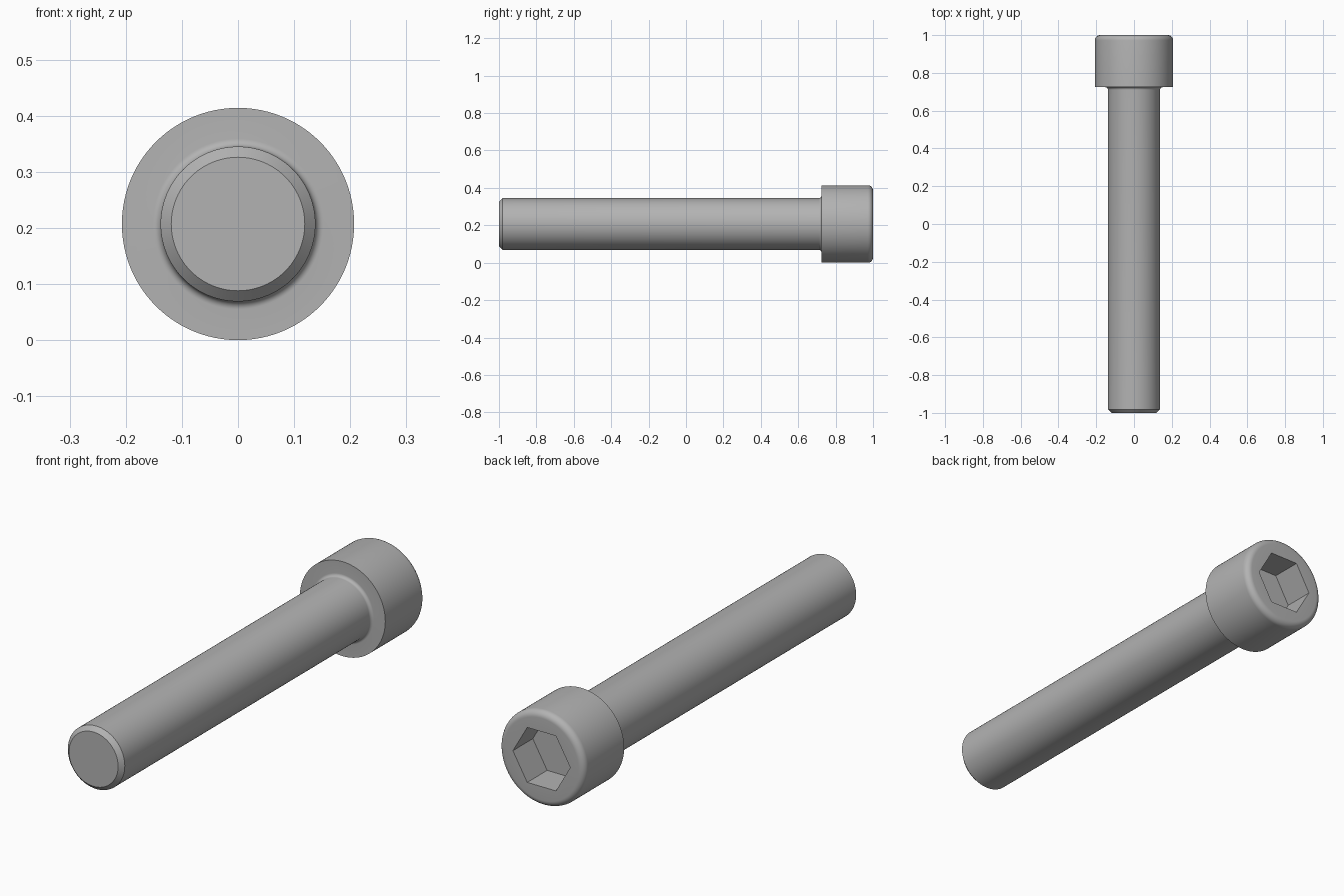
import bpy
import bmesh
from math import cos, sin, pi, radians
from mathutils import Matrix, Vector

if "Cube" in bpy.data.objects:
    bpy.data.objects.remove(bpy.data.objects["Cube"])

HEAD_R, SHAFT_R = 0.207, 0.138
HEAD_Y = 0.724            # underside of the head
CHAMFER = 0.019           # shaft tip
ROUND = 0.028             # rim of the head
FILLET = 0.014            # neck under the head
SOCKET_R, SOCKET_DEPTH = 0.139, 0.138

steel = bpy.data.materials.new("steel_grey")
steel.use_nodes = True
GREY = (0.45, 0.45, 0.45, 1)
steel.diffuse_color = GREY
steel.node_tree.nodes["Principled BSDF"].inputs["Base Color"].default_value = GREY


def make_object(name, bm):
    bmesh.ops.recalc_face_normals(bm, faces=bm.faces)
    mesh = bpy.data.meshes.new(name)
    bm.to_mesh(mesh)
    bm.free()
    mesh.materials.append(steel)
    obj = bpy.data.objects.new(name, mesh)
    bpy.context.collection.objects.link(obj)
    obj.location.z = HEAD_R
    return obj


def arc(r, y, radius, start, end, steps=8):
    angles = [radians(start + (end - start) * i / steps) for i in range(steps + 1)]
    return [(r + radius * cos(a), y + radius * sin(a)) for a in angles]


# Turned body: (radius, y) profile from tip to head, spun about the y axis
profile = [(0, -1), (SHAFT_R - CHAMFER, -1), (SHAFT_R, -1 + CHAMFER)]
profile += arc(SHAFT_R + FILLET, HEAD_Y - FILLET, FILLET, 180, 90)
profile += [(HEAD_R, HEAD_Y)]
profile += arc(HEAD_R - ROUND, 1 - ROUND, ROUND, 0, 90)
profile += [(0, 1)]

bm = bmesh.new()
verts = [bm.verts.new((r, y, 0)) for r, y in profile]
edges = [bm.edges.new(pair) for pair in zip(verts, verts[1:])]
bmesh.ops.spin(bm, geom=verts + edges, cent=(0, 0, 0), axis=(0, 1, 0),
               angle=2 * pi, steps=96)
bmesh.ops.remove_doubles(bm, verts=bm.verts, dist=1e-5)
bolt = make_object("socket_head_bolt", bm)

# Hexagonal cutter with corners on the x axis
bm = bmesh.new()
bmesh.ops.create_cone(bm, cap_ends=True, segments=6, radius1=SOCKET_R,
                      radius2=SOCKET_R, depth=2 * SOCKET_DEPTH)
bmesh.ops.rotate(bm, verts=bm.verts, cent=(0, 0, 0),
                 matrix=Matrix.Rotation(pi / 2, 3, "X"))
corner = max(bm.verts, key=lambda v: v.co.x).co
if abs(corner.z) > 0.01:
    bmesh.ops.rotate(bm, verts=bm.verts, cent=(0, 0, 0),
                     matrix=Matrix.Rotation(pi / 6, 3, "Y"))
bmesh.ops.translate(bm, verts=bm.verts, vec=Vector((0, 1, 0)))
cutter = make_object("hex_cutter", bm)

# Cut the socket, then drop the cutter
cut = bolt.modifiers.new("hex_socket", "BOOLEAN")
cut.operation, cut.object, cut.solver = "DIFFERENCE", cutter, "EXACT"
bpy.ops.object.select_all(action="DESELECT")
bolt.select_set(True)
bpy.context.view_layer.objects.active = bolt
bpy.ops.object.modifier_apply(modifier=cut.name)
bpy.data.objects.remove(cutter)
bpy.ops.object.shade_smooth_by_angle(angle=radians(30))
